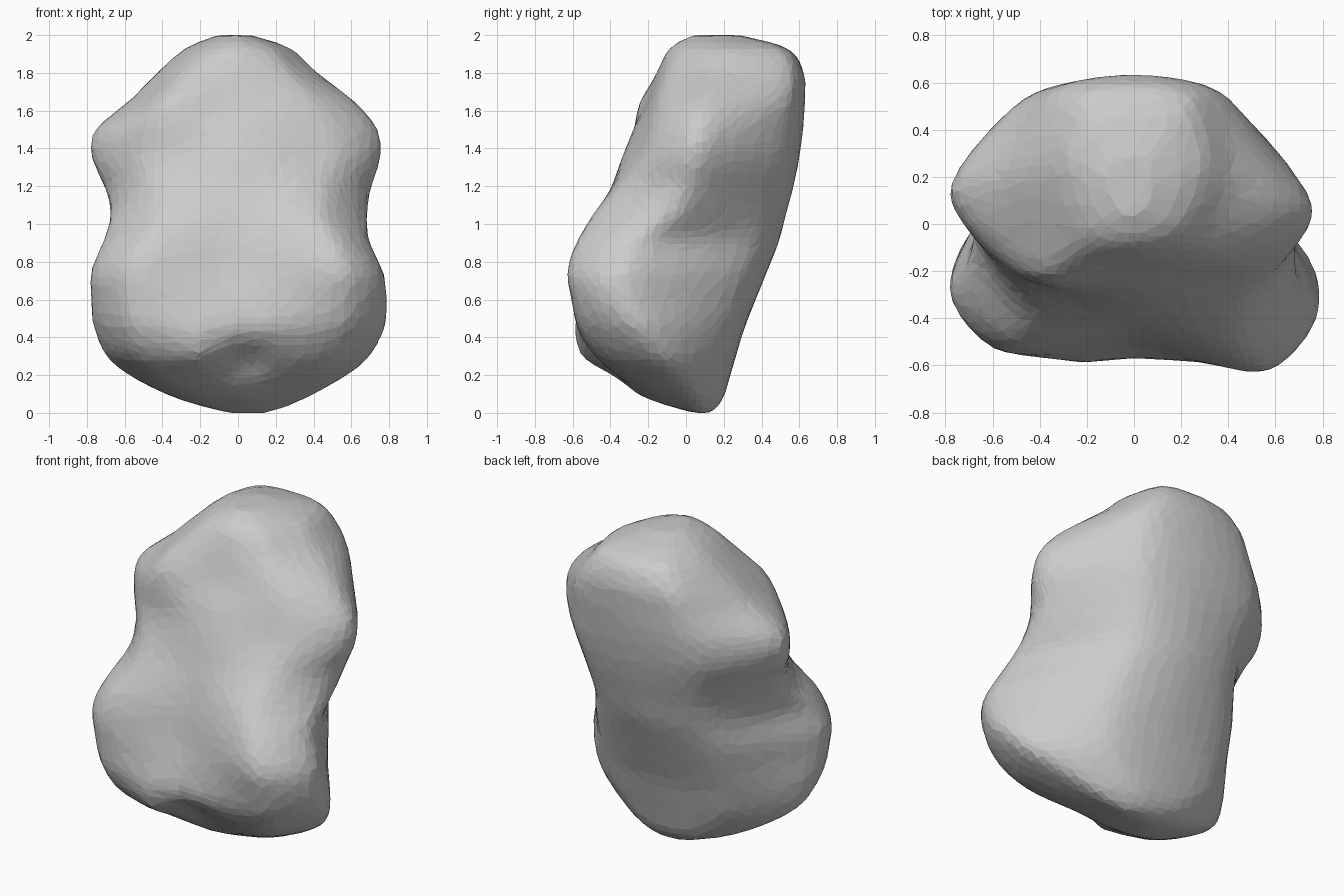
import bpy, bmesh, math
from mathutils import Vector

if "Cube" in bpy.data.objects:
    bpy.data.objects.remove(bpy.data.objects["Cube"])

# Boulder cross-sections, bottom to top:
# z, left x, left y, right x, right y, front-left y, front y, front-right y, back y
ROWS = [
    (0.00, -.06, .09, .18, .09, .05, .04, .05, .14),
    (0.08, -.34, .04, .37, .04, -.16, -.22, -.12, .20),
    (0.20, -.58, -.05, .58, -.05, -.34, -.39, -.33, .235),
    (0.30, -.70, -.12, .70, -.12, -.46, -.49, -.45, .265),
    (0.45, -.765, -.18, .78, -.22, -.53, -.57, -.55, .31),
    (0.60, -.78, -.23, .79, -.30, -.54, -.55, -.60, .37),
    (0.75, -.78, -.25, .77, -.31, -.54, -.51, -.63, .43),
    (0.90, -.72, -.20, .70, -.25, -.50, -.48, -.58, .49),
    (1.05, -.68, -.03, .69, -.08, -.41, -.44, -.48, .53),
    (1.20, -.71, .08, .71, .03, -.30, -.39, -.35, .57),
    (1.35, -.78, .13, .76, .06, -.22, -.34, -.26, .60),
    (1.50, -.76, .15, .745, .08, -.20, -.28, -.19, .62),
    (1.65, -.58, .18, .62, .10, -.19, -.20, -.14, .63),
    (1.80, -.43, .22, .42, .18, -.12, -.15, -.08, .625),
    (1.93, -.28, .26, .28, .24, -.02, -.09, -.01, .54),
    (2.00, -.11, .18, .07, .17, .08, .03, .08, .28),
]
# Local swellings and hollows: centre, radius, height
BUMPS = [
    ((-.36, -.22, 1.60), .16, .04),
    ((-.22, -.53, .34), .13, .05),
    ((.06, -.46, .25), .13, -.05),
    ((.40, -.25, 1.38), .16, -.02),
]
STEPS = 5


def spline(a, b, c, d, t, k=.5):
    """Smooth interpolation between b and c; lower k gives straighter spans."""
    t2, t3 = t * t, t * t * t
    return ((2 * t3 - 3 * t2 + 1) * b + (3 * t2 - 2 * t3) * c
            + (t3 - 2 * t2 + t) * k * (c - a) + (t3 - t2) * k * (d - b))


def outline(row):
    z, xl, yl, xr, yr, fl, fc, fr, yb = row
    mid = (xl + xr) / 2
    top = min(1, max(0, (z - 1.5) / .3))
    front = .72 if z < 1 else .65
    corner = lambda x, y, k: Vector(((k + (.74 - k) * top) * x, y + .84 * (yb - y), z))
    key = [Vector((xl, yl, z)), Vector((front * xl, fl, z)), Vector((mid, fc, z)),
           Vector((front * xr, fr, z)), Vector((xr, yr, z)), corner(xr, yr, .52),
           Vector((mid, yb, z)), corner(xl, yl, .59)]
    n = len(key)
    return [spline(key[i - 1], key[i], key[(i + 1) % n], key[(i + 2) % n], s / STEPS, .38)
            for i in range(n) for s in range(STEPS)]


# Loft the sections
rings = [outline(r) for r in ROWS]
last = len(rings) - 1
loft = []
for i in range(last):
    a, b, c, d = (rings[max(0, min(last, i + k))] for k in (-1, 0, 1, 2))
    for s in range(3):
        loft.append([spline(*p, s / 3) for p in zip(a, b, c, d)])
loft.append(rings[-1])

bm = bmesh.new()
vr = [[bm.verts.new(p) for p in ring] for ring in loft]
n = len(vr[0])
for lo, hi in zip(vr, vr[1:]):
    for j in range(n):
        k = (j + 1) % n
        bm.faces.new((lo[j], lo[k], hi[k], hi[j]))
bm.faces.new(vr[0][::-1])
bm.faces.new(vr[-1])
bmesh.ops.recalc_face_normals(bm, faces=bm.faces)
bm.normal_update()
moves = []
for v in bm.verts:
    h = sum(ht * math.exp(-((v.co - Vector(c)).length / r) ** 2) for c, r, ht in BUMPS)
    moves.append(v.normal * h)
for v, m in zip(bm.verts, moves):
    v.co += m

mesh = bpy.data.meshes.new("boulder")
bm.to_mesh(mesh)
bm.free()
boulder = bpy.data.objects.new("boulder", mesh)
bpy.context.collection.objects.link(boulder)

# Even out the surface, then reduce it to irregular flat facets
rm = boulder.modifiers.new("even_surface", 'REMESH')
rm.mode = 'VOXEL'
rm.voxel_size = 0.035
sm = boulder.modifiers.new("soften", 'SMOOTH')
sm.iterations = 3
dec = boulder.modifiers.new("facets", 'DECIMATE')
dec.ratio = 0.16
